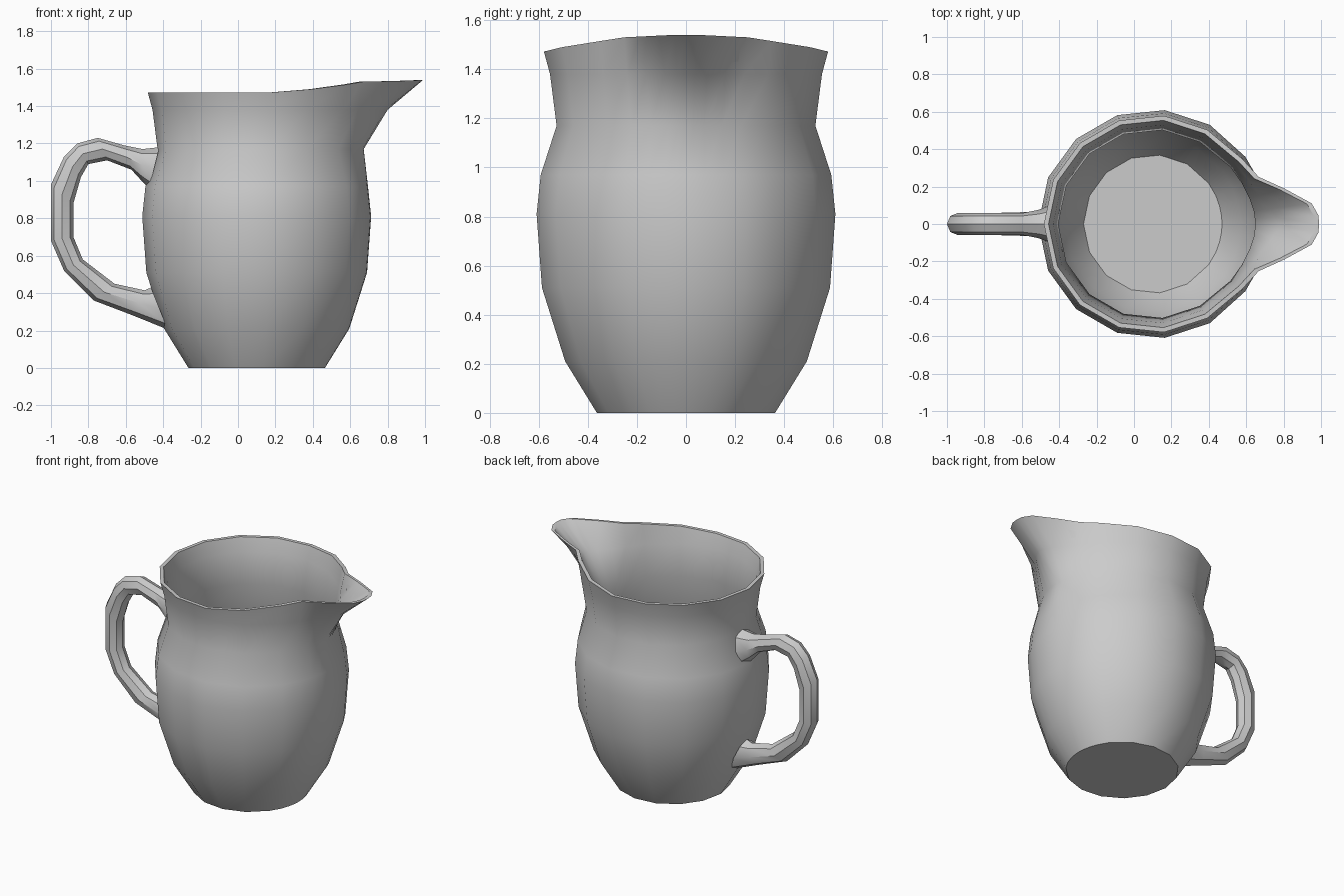
import bpy, bmesh, math
from mathutils import Vector

if "Cube" in bpy.data.objects:
    bpy.data.objects.remove(bpy.data.objects["Cube"])

CX = 0.10  # axis of the body
HALF = [0, 3, 7.4, 15, 24, 36, 60, 84, 108, 132, 156, 180]
ANGLES = HALF + [-a for a in HALF[-2:0:-1]]

# Spout radii and rim heights by angle from the spout
RIM = [.89, .887, .857, .73, .62, .592, .582]
LIP = [.70, .69, .665, .62, .59, .572, .557]
NECK = [.572, .572, .57, .56, .55, .54, .53]
RIM_Z = [1.54, 1.54, 1.537, 1.533, 1.53, 1.515, 1.49, 1.472]


def pick(values, i):
    return values[min(i, len(values) - 1)]


def ring(bm, radii, heights, inset=0.0):
    verts = []
    for k, a in enumerate(ANGLES):
        i = k if k < len(HALF) else len(ANGLES) - k
        r, z, t = pick(radii, i) - inset, pick(heights, i), math.radians(a)
        verts.append(bm.verts.new((CX + r * math.cos(t), r * math.sin(t), z)))
    return verts


def bridge(bm, rings):
    for a, b in zip(rings, rings[1:]):
        n = len(a)
        for i in range(n):
            j = (i + 1) % n
            bm.faces.new((a[i], a[j], b[j], b[i]))


def finish(bm, name):
    bmesh.ops.recalc_face_normals(bm, faces=bm.faces)
    mesh = bpy.data.meshes.new(name)
    bm.to_mesh(mesh)
    bm.free()
    obj = bpy.data.objects.new(name, mesh)
    bpy.context.collection.objects.link(obj)
    bpy.ops.object.select_all(action='DESELECT')
    bpy.context.view_layer.objects.active = obj
    obj.select_set(True)
    bpy.ops.object.shade_smooth_by_angle(angle=math.radians(40))


# Pitcher body: outer wall up to the rim, then inner wall down to the floor
profile = [([.365], [0]), ([.495], [.21]), ([.59], [.51]), ([.612], [.81]),
           ([.595], [.97]), (NECK, [1.17]), (LIP, [1.38]), (RIM, RIM_Z)]
bm = bmesh.new()
rings = [ring(bm, r, z) for r, z in profile]
rings += [ring(bm, r, z, .025) for r, z in reversed(profile[1:])]
rings.append(ring(bm, [.37], [.05]))
bridge(bm, rings)
bm.faces.new(rings[0])
bm.faces.new(rings[-1])
finish(bm, "pitcher_body")

# Handle: (outer x, outer z, inner x, inner z, half width)
path = [(-.42, 1.18, -.475, .96, .10), (-.51, 1.17, -.515, 1.0, .075),
        (-.61, 1.19, -.57, 1.06, .06), (-.75, 1.23, -.70, 1.11, .06),
        (-.86, 1.20, -.80, 1.09, .06), (-.93, 1.13, -.84, 1.02, .06),
        (-1.0, .98, -.88, .88, .06), (-1.0, .68, -.88, .70, .06),
        (-.93, .52, -.83, .58, .06), (-.77, .36, -.66, .45, .06),
        (-.56, .28, -.50, .415, .065), (-.375, .205, -.465, .43, .085)]
bm = bmesh.new()
rings = []
for ox, oz, ix, iz, w in path:
    outer, inner = Vector((ox, 0, oz)), Vector((ix, 0, iz))
    mid, half = (outer + inner) / 2, (outer - inner) / 2
    rings.append([bm.verts.new(mid + half * math.cos(t) + Vector((0, w * math.sin(t), 0)))
                  for t in (k * math.tau / 8 for k in range(8))])
bridge(bm, rings)
bm.faces.new(rings[0])
bm.faces.new(rings[-1])
finish(bm, "handle")
